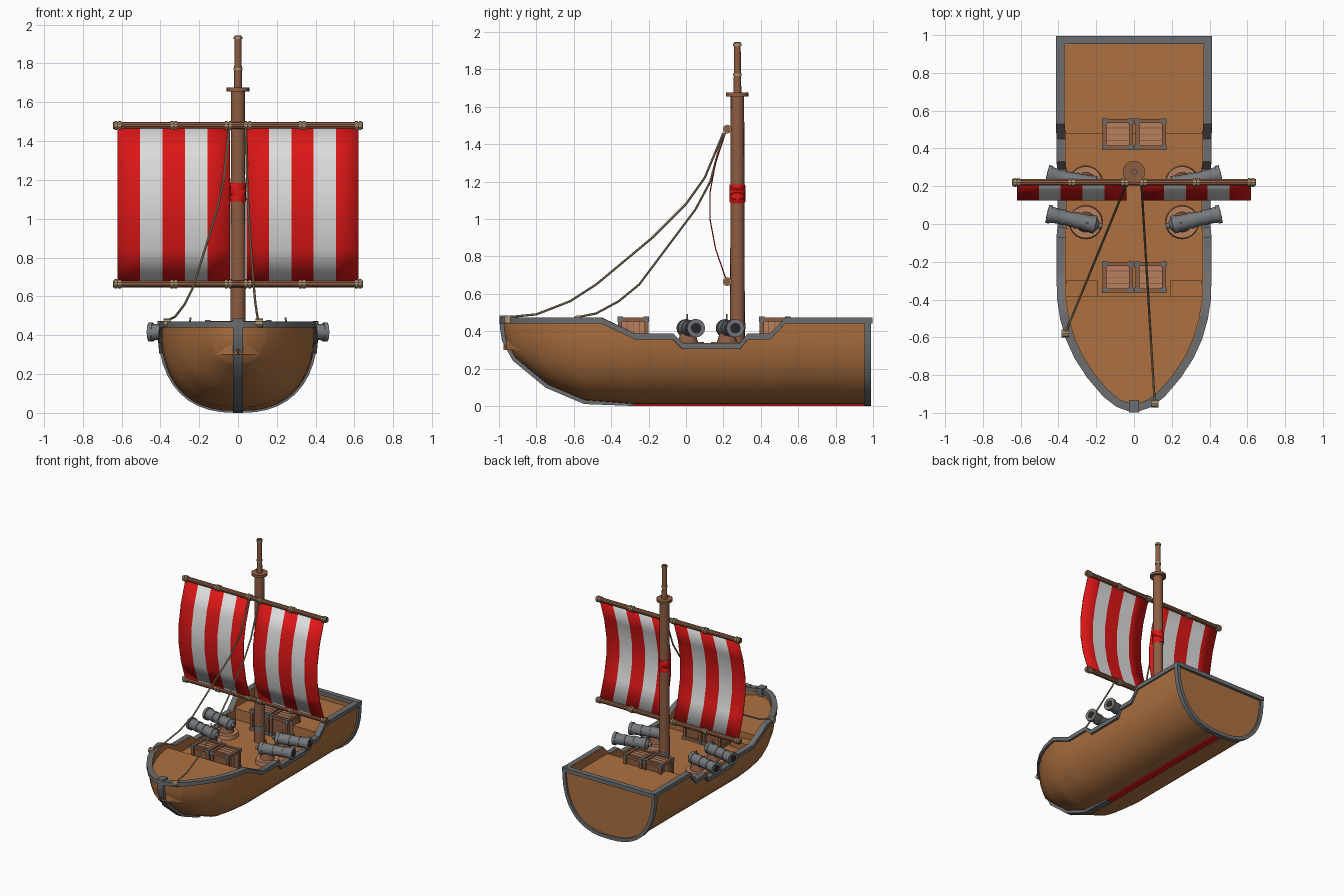
import bpy, bmesh, math
from mathutils import Vector, Matrix

if "Cube" in bpy.data.objects:
    bpy.data.objects.remove(bpy.data.objects["Cube"])


def material(name, r, g, b):
    m = bpy.data.materials.new(name)
    m.use_nodes = True
    m.diffuse_color = (r, g, b, 1)
    bsdf = next(n for n in m.node_tree.nodes if n.type == 'BSDF_PRINCIPLED')
    bsdf.inputs["Base Color"].default_value = (r, g, b, 1)
    bsdf.inputs["Roughness"].default_value = 0.8
    return m


HULL = material("hull wood", 0.42, 0.165, 0.052)
MAST = material("mast wood", 0.27, 0.11, 0.055)
CRATE = material("pale wood", 0.48, 0.22, 0.115)
TRIM = material("trim grey", 0.15, 0.155, 0.16)
IRON = material("cannon grey", 0.18, 0.19, 0.205)
BORE = material("bore black", 0.02, 0.02, 0.022)
RED = material("sail red", 0.72, 0.008, 0.008)
WHITE = material("sail white", 0.72, 0.72, 0.72)
ROPE = material("rope", 0.4, 0.31, 0.18)


class Part:
    """Collects primitives into one named object."""

    def __init__(self, name, *mats):
        self.name, self.mats, self.bm = name, mats, bmesh.new()

    def paint(self, verts, mat):
        for f in {f for v in verts for f in v.link_faces}:
            f.material_index = self.mats.index(mat)

    def box(self, centre, size, mat):
        m = Matrix.Translation(centre) @ Matrix.Diagonal((*size, 1))
        self.paint(bmesh.ops.create_cube(self.bm, size=1, matrix=m)["verts"], mat)

    def rod(self, a, b, r1, mat, r2=None, sides=16):
        a, b = Vector(a), Vector(b)
        turn = (b - a).to_track_quat('Z', 'Y').to_matrix().to_4x4()
        out = bmesh.ops.create_cone(
            self.bm, cap_ends=True, segments=sides, radius1=r1, radius2=r1 if r2 is None else r2,
            depth=(b - a).length, matrix=Matrix.Translation((a + b) / 2) @ turn)
        self.paint(out["verts"], mat)

    def loft(self, rows, mat, wrap=False, closed=False):
        rings = [[self.bm.verts.new(p) for p in row] for row in rows]
        n, faces = len(rings[0]), []
        for i in range(len(rings) - (not closed)):
            a, b = rings[i], rings[(i + 1) % len(rings)]
            for j in range(n - (not wrap)):
                k = (j + 1) % n
                faces.append(self.bm.faces.new((a[j], a[k], b[k], b[j])))
        for f in faces:
            f.material_index = self.mats.index(mat)
        return rings, faces

    def sweep(self, path, up, half_w, half_h, mat, closed=False):
        """Rectangular bar along a path, mitred at the bends."""
        pts, up, rows = [Vector(p) for p in path], Vector(up), []
        flat = lambda v: (v - up * v.dot(up)).normalized()
        for i, p in enumerate(pts):
            d1 = flat(p - pts[i - 1]) if i or closed else None
            d2 = flat(pts[(i + 1) % len(pts)] - p) if closed or i < len(pts) - 1 else d1
            s1, s2 = (d1 or d2).cross(up), d2.cross(up)
            m = (s1 + s2).normalized()
            m = m / max(m.dot(s1), 0.5)
            rows.append([p + m * half_w * a + up * half_h * b
                         for a, b in ((-1, -1), (1, -1), (1, 1), (-1, 1))])
        rings, faces = self.loft(rows, mat, wrap=True, closed=closed)
        if not closed:
            for r in (rings[0], rings[-1]):
                faces.append(self.bm.faces.new(r))
                faces[-1].material_index = self.mats.index(mat)
        bmesh.ops.recalc_face_normals(self.bm, faces=faces)

    def finish(self, angle=35):
        mesh = bpy.data.meshes.new(self.name)
        self.bm.to_mesh(mesh)
        self.bm.free()
        for m in self.mats:
            mesh.materials.append(m)
        ob = bpy.data.objects.new(self.name, mesh)
        bpy.context.collection.objects.link(ob)
        bpy.ops.object.select_all(action='DESELECT')
        ob.select_set(True)
        bpy.context.view_layer.objects.active = ob
        bpy.ops.object.shade_smooth_by_angle(angle=math.radians(angle))
        return ob


def interp(table, y):
    for (a, u), (b, v) in zip(table, table[1:]):
        if y <= b:
            return u + (v - u) * max(0, (y - a) / (b - a))
    return table[-1][1]


# Hull lines: half width, keel height and rail height along the length
BOW, STERN, TOP, FLOOR = -0.975, 0.975, 0.47, 0.31
WIDTH = [(BOW, .02), (-.95, .09), (-.9, .155), (-.8, .24), (-.7, .305), (-.6, .35),
         (-.5, .378), (-.4, .394), (-.27, .4), (STERN, .4)]
KEEL = [(BOW, .42), (-.965, .355), (-.91, .255), (-.74, .115), (-.54, .03), (-.28, .01), (STERN, .01)]
RAIL = [(BOW, TOP), (-.45, TOP), (-.27, .385), (-.07, .385), (-.02, .335), (.29, .335),
        (.33, .385), (.45, .385), (.53, TOP), (STERN, TOP)]
stations = sorted({y for t in (WIDTH, KEEL, RAIL) for y, _ in t})


def breadth(y, z):
    k = interp(KEEL, y)
    s = min(1, max(0, (z - k) / (TOP - k)))
    return interp(WIDTH, y) * (1 - (1 - s) ** 2.5) ** 0.4


def half_section(y, steps=11):
    k, t = interp(KEEL, y), interp(RAIL, y)
    zs = [k + (t - k) * (i / steps) ** 2 for i in range(steps + 1)]
    return [(breadth(y, z), z) for z in zs]


def hull_row(y):
    half = half_section(y)
    x, t = half[-1]
    inner = max(x - 0.035, 0.002)
    half += [(inner, t), (inner, min(t, FLOOR - 0.01))]
    return [(-a, y, z) for a, z in reversed(half[1:])] + [(a, y, z) for a, z in half]


hull = Part("hull", HULL)
rings, _ = hull.loft([hull_row(y) for y in reversed(stations)], HULL)
hull.bm.faces.new(list(reversed(rings[0][2:-2])))
hull.finish(40)

# Decks with their steps
for name, y0, y1, z in (("fore_deck", BOW, -.38, .41), ("main_deck", -.4, .5, FLOOR), ("aft_deck", .48, STERN, .4)):
    deck = Part(name, HULL)
    ys = [y0] + [y for y in stations if y0 < y < y1] + [y1]
    deck.loft([[(s * max(breadth(y, z) - .01, .004), y, z) for s in (-1, 1)] for y in ys], HULL)
    if name == "fore_deck":
        deck.box((0, -.39, .355), (.72, .018, .108), HULL)
        for s in (-1, 1):
            deck.box((s * .275, -.34, .33), (.17, .08, .06), HULL)
    elif name == "aft_deck":
        deck.box((0, .49, .35), (.72, .018, .098), HULL)
    deck.finish()

# Grey rail, stern frame, stem and red keel strip
rail = Part("rail", TRIM)
side = [(max(breadth(y, interp(RAIL, y)) - .008, .01), y, interp(RAIL, y) - .014) for y in stations]
rail.sweep([(-x, y, z) for x, y, z in reversed(side)] + side, (0, 0, 1), .021, .016, TRIM, closed=True)
rail.finish()

frame = Part("stern_frame", TRIM)
half = half_section(STERN)
frame.sweep([(-x, .972, z + .004) for x, z in reversed(half[1:])] + [(x, .972, z + .004) for x, z in half],
            (0, 1, 0), .014, .018, TRIM)
frame.finish()

stem = Part("stem", TRIM)
stem.sweep([(0, BOW, .47)] + [(0, y, z) for y, z in KEEL[:-1]], (1, 0, 0), .02, .025, TRIM)
stem.box((0, -.965, .46), (.052, .065, .05), TRIM)
for v in stem.bm.verts:
    v.co.z = max(v.co.z, 0)
stem.finish()

keel = Part("keel_strip", RED)
keel.box((0, .34, .008), (.05, 1.24, .014), RED)
keel.finish()

# Mast with cap, topmast, bands and red wrapping
mast = Part("mast", MAST, ROPE, RED, TRIM)
my = .275
mast.rod((0, my, FLOOR), (0, my, 1.665), .04, MAST, .036)
mast.rod((0, my, 1.655), (0, my, 1.675), .06, MAST)
mast.rod((0, my, 1.67), (0, my, 1.945), .021, MAST, .017, 12)
for z in (1.765, 1.925):
    mast.rod((0, my, z), (0, my, z + .012), .023, ROPE, sides=12)
mast.rod((0, my, .41), (0, my, .445), .043, TRIM)
mast.rod((0, my, 1.09), (0, my, 1.185), .0405, RED)
for z, lean in ((1.105, .004), (1.135, -.006), (1.165, .005)):
    mast.rod((-lean, my, z - .012), (lean, my, z + .012), .043, RED)
mast.finish()

# Yards with rope lashings
for name, z in (("upper_yard", 1.48), ("lower_yard", .665)):
    yard = Part(name, MAST, ROPE)
    yard.rod((-.645, .22, z), (.645, .22, z), .018, MAST, sides=10)
    for x in (.05, .33, .62):
        for s in (-1, 1):
            for d in (-.01, .01):
                yard.rod((s * x + d - .007, .22, z), (s * x + d + .007, .22, z), .024, ROPE, sides=10)
    yard.finish()

# Striped sails, bellied forward
BELLY = [(.68, .21), (.84, .155), (1.0, .125), (1.14, .125), (1.3, .155), (1.465, .21)]
for name, x0, x1 in (("right_sail", -.62, -.04), ("left_sail", .045, .62)):
    sail = Part(name, RED, WHITE)
    _, faces = sail.loft([[(x0 + (x1 - x0) * i / 5, y, z) for i in range(6)] for z, y in BELLY], RED)
    for i, f in enumerate(faces):
        f.material_index = i % 5 % 2
    ob = sail.finish(40)
    thick = ob.modifiers.new("cloth", 'SOLIDIFY')
    thick.thickness = .006

# Stay ropes, running straight in plan and sagging in height
STAY_A = [(.2, 1.46), (.13, 1.2), (.05, 1.05), (-.07, .89), (-.25, .65), (-.36, .56), (-.48, .495), (-.58, .475)]
STAY_B = [(.2, 1.46), (.1, 1.22), (0, 1.08), (-.18, .9), (-.48, .65), (-.62, .56), (-.8, .49), (-.95, .475)]
for name, pts, x0, x1 in (("right_stay", STAY_A, -.045, -.365), ("left_stay", STAY_B, .04, .11)):
    stay = Part(name, ROPE)
    ya, yb = pts[0][0], pts[-1][0]
    path = [Vector((x0 + (x1 - x0) * (y - ya) / (yb - ya), y, z)) for y, z in pts]
    for a, b in zip(path, path[1:]):
        stay.rod(a, b, .006, ROPE, sides=8)
    end = path[-1]
    stay.rod(end - Vector((.02, 0, .012)), end + Vector((.02, 0, -.012)), .022, ROPE, sides=10)
    stay.finish()

# Crates: slatted boxes with bars and iron corners
h = .07
for row, cy in (("fore", -.282), ("aft", .475)):
    for label, cx in (("right", -.086), ("left", .088)):
        crate = Part(f"{row}_{label}_crate", CRATE, MAST, TRIM)
        c = Vector((cx, cy, FLOOR + .083))
        crate.box(c, (.134, .134, .134), MAST)
        for i in range(4):
            crate.box(c + Vector((0, (i - 1.5) * .034, 0)), (.145, .029, .145), CRATE)
        for a in (-h, h):
            for b in (-h, h):
                crate.box(c + Vector((0, a, b)), (.14, .022, .022), MAST)
                crate.box(c + Vector((a, 0, b)), (.022, .14, .022), MAST)
                crate.box(c + Vector((a, b, 0)), (.022, .022, .14), MAST)
                for d in (-h, h):
                    crate.box(c + Vector((a, b, d)), (.029, .029, .029), TRIM)
        crate.finish()

# Cannons on round wooden mounts; steps are start, end and two radii
BARREL = [(0, .018, .014, .016), (.018, .035, .02, .042), (.035, .06, .048, .048), (.06, .2, .044, .037),
          (.13, .145, .044, .044), (.2, .22, .042, .042), (.22, .275, .038, .043), (.275, .297, .049, .049)]
for row, cy in (("fore", .01), ("aft", .22)):
    for label, s in (("right", -1), ("left", 1)):
        gun = Part(f"{row}_{label}_cannon", IRON, BORE, CRATE, MAST, ROPE)
        d = Vector((s * math.cos(.225), math.sin(.225), 0))
        start = Vector((s * .17, cy - .022, .416))
        for a, b, r1, r2 in BARREL:
            gun.rod(start + d * a, start + d * b, r1, IRON, r2)
        gun.rod(start + d * .29, start + d * .2985, .028, BORE)
        gun.rod((s * .255, cy, FLOOR - .005), (s * .255, cy, .343), .09, CRATE, .085, 20)
        gun.rod((s * .255, cy, .34), (s * .255, cy, .39), .055, MAST, .04)
        pin = start + d * .085
        gun.rod(pin, pin + Vector((s * -.008, 0, .075)), .005, ROPE, sides=6)
        gun.finish()
